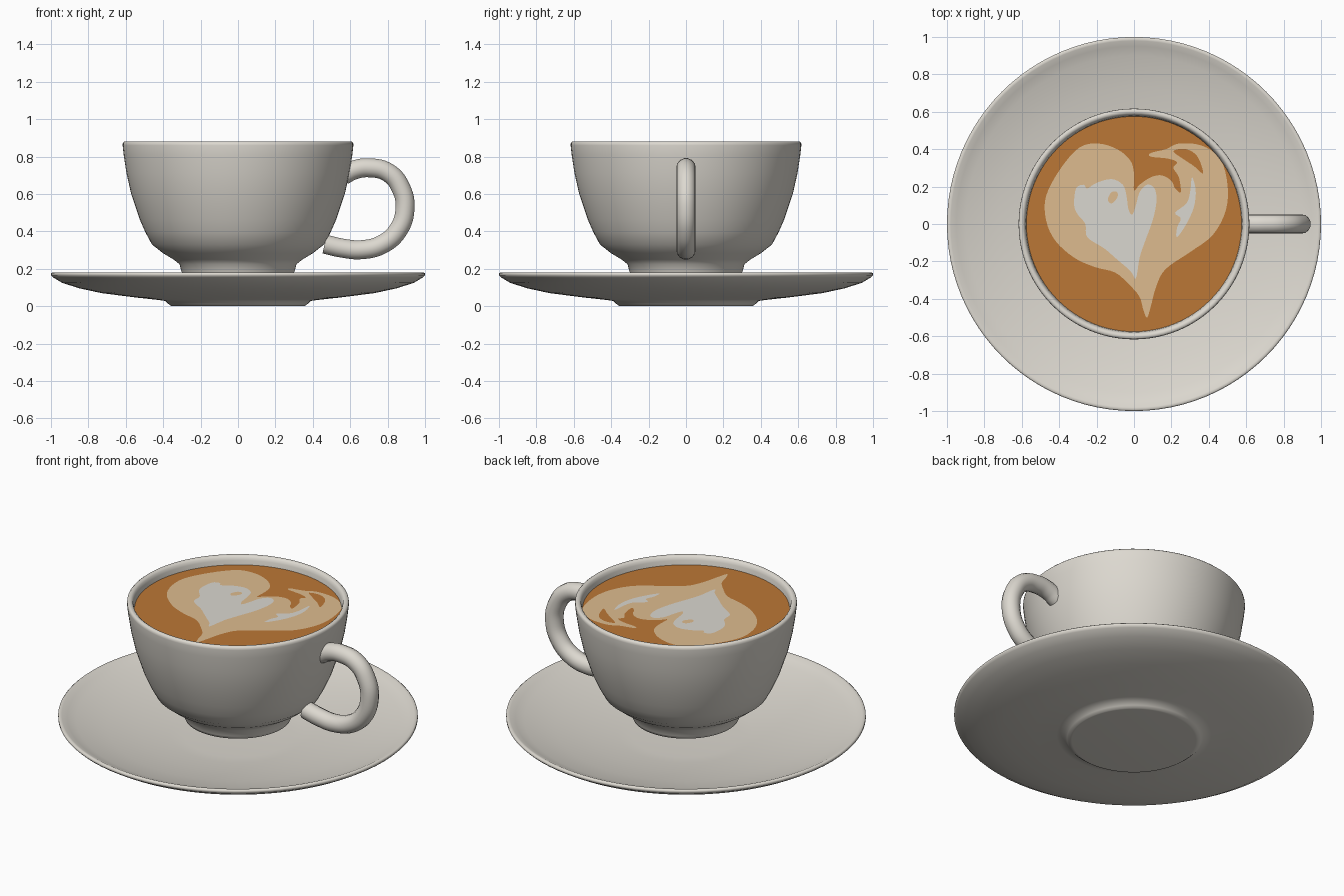
import bpy, bmesh, math
from mathutils import Vector

if "Cube" in bpy.data.objects:
    bpy.data.objects.remove(bpy.data.objects["Cube"])


def material(name, rgb):
    m = bpy.data.materials.new(name)
    m.diffuse_color = (*rgb, 1)
    m.use_nodes = True
    m.node_tree.nodes["Principled BSDF"].inputs["Base Color"].default_value = m.diffuse_color
    return m


CERAMIC = material("ceramic", (0.72, 0.69, 0.63))
COFFEE = material("coffee_brown", (0.50, 0.185, 0.037))
FOAM = material("foam_tan", (0.73, 0.50, 0.275))
MILK = material("milk_white", (0.70, 0.68, 0.63))


def finish(name, bm, mat, angle=None):
    mesh = bpy.data.meshes.new(name)
    bm.to_mesh(mesh)
    bm.free()
    ob = bpy.data.objects.new(name, mesh)
    bpy.context.collection.objects.link(ob)
    mesh.materials.append(mat)
    if angle:
        bpy.ops.object.select_all(action='DESELECT')
        ob.select_set(True)
        bpy.context.view_layer.objects.active = ob
        bpy.ops.object.shade_smooth_by_angle(angle=math.radians(angle))
    return ob


def lathe(name, profile, mat, steps=96, angle=60):
    bm = bmesh.new()
    vs = [bm.verts.new((r, 0, z)) for r, z in profile]
    es = [bm.edges.new(p) for p in zip(vs, vs[1:])]
    bmesh.ops.spin(bm, geom=vs + es, cent=(0, 0, 0), axis=(0, 0, 1),
                   angle=math.tau, steps=steps)
    bmesh.ops.remove_doubles(bm, verts=bm.verts, dist=1e-4)
    bmesh.ops.recalc_face_normals(bm, faces=bm.faces)
    return finish(name, bm, mat, angle)


def smooth_loop(pts, n=4):
    # closed Catmull-Rom through the points
    out, k = [], len(pts)
    for i in range(k):
        a, b, c, d = (Vector(pts[(i + j) % k]) for j in (-1, 0, 1, 2))
        for s in range(n):
            t = s / n
            out.append(0.5 * (2 * b + (c - a) * t + (2 * a - 5 * b + 4 * c - d) * t * t
                              + (3 * b - a - 3 * c + d) * t ** 3))
    return out


def plate(name, pts, z, mat):
    # flat painted shape; points in hundredths of a unit
    bm = bmesh.new()
    f = bm.faces.new([bm.verts.new((p.x / 100, p.y / 100, z)) for p in smooth_loop(pts)])
    f.normal_update()
    if f.normal.z < 0:
        f.normal_flip()
    bmesh.ops.triangulate(bm, faces=[f])
    return finish(name, bm, mat)


# Saucer: flat foot, flaring underside, concave top
lathe("saucer", [(0, 0), (0.345, 0), (0.357, 0.001), (0.372, 0.012), (0.388, 0.028),
                 (0.43, 0.034), (0.55, 0.047), (0.73, 0.07), (0.85, 0.096), (0.94, 0.125),
                 (0.99, 0.155), (1.0, 0.165), (1.0, 0.175), (0.993, 0.181), (0.98, 0.179),
                 (0.95, 0.165), (0.9, 0.148), (0.73, 0.108), (0.55, 0.08), (0.38, 0.06),
                 (0.3, 0.055), (0, 0.055)], CERAMIC)

# Cup: foot, bowl, rounded rim and inner wall
lathe("cup", [(0, 0.165), (0.285, 0.165), (0.295, 0.168), (0.302, 0.185), (0.313, 0.225),
              (0.345, 0.25), (0.40, 0.283), (0.46, 0.33), (0.495, 0.395), (0.526, 0.465),
              (0.572, 0.604), (0.596, 0.71), (0.611, 0.807), (0.617, 0.86), (0.616, 0.873),
              (0.608, 0.88), (0.595, 0.88), (0.585, 0.872), (0.579, 0.855), (0.574, 0.82),
              (0.535, 0.61), (0.43, 0.36), (0.3, 0.28), (0, 0.27)], CERAMIC)

# Handle: round tube along a loop
cu = bpy.data.curves.new("handle", 'CURVE')
cu.dimensions = '3D'
cu.bevel_depth = 0.052
cu.bevel_resolution = 5
cu.use_fill_caps = True
cu.resolution_u = 6
path = [(0.463, 0.332), (0.56, 0.31), (0.66, 0.302), (0.77, 0.33), (0.855, 0.405),
        (0.893, 0.52), (0.872, 0.63), (0.805, 0.713), (0.70, 0.74), (0.62, 0.728),
        (0.565, 0.70)]
sp = cu.splines.new('BEZIER')
sp.bezier_points.add(len(path) - 1)
for bp, (x, z) in zip(sp.bezier_points, path):
    bp.co = (x, 0, z)
    bp.handle_left_type = bp.handle_right_type = 'AUTO'
handle = bpy.data.objects.new("handle", cu)
bpy.context.collection.objects.link(handle)
cu.materials.append(CERAMIC)
bpy.ops.object.select_all(action='DESELECT')
handle.select_set(True)
bpy.context.view_layer.objects.active = handle
bpy.ops.object.convert(target='MESH')
bpy.ops.object.shade_smooth_by_angle(angle=math.radians(40))

# Coffee surface
Z = 0.829
bm = bmesh.new()
bmesh.ops.create_circle(bm, cap_ends=True, radius=0.577, segments=96)
bmesh.ops.translate(bm, verts=bm.verts, vec=(0, 0, Z))
finish("coffee", bm, COFFEE)

# Foam heart with feathered right lobe
plate("foam_heart", [
    (0, 18), (0, 27), (-2, 34), (-9, 40), (-19, 43), (-29, 41), (-39, 30), (-47, 15),
    (-47, 2), (-42, -9), (-32, -18), (-21, -23), (-10, -26), (-2, -33), (3, -39), (5, -46),
    (7, -50), (9, -44), (12, -33), (17, -24), (30, -15), (42, -6), (49, 7), (50, 21),
    (46, 35), (36, 42), (24, 43), (17, 40), (9, 38), (9, 36), (18, 35), (23, 33),
    (21, 30), (24, 25), (25, 17), (22, 19), (20, 23), (15, 26), (9, 25), (3, 21)],
    Z + 0.002, FOAM)

# Coffee streaks between the feathers
plate("coffee_streak_upper", [(21, 39), (28, 40), (34, 36), (37, 27), (32, 31), (26, 35)],
      Z + 0.004, COFFEE)

# White milk heart, its foam drop and the side streak
plate("milk_heart", [
    (-32, 10), (-31, 19), (-27, 21), (-25, 19), (-20, 22), (-12, 24), (-6, 21), (-4, 15),
    (-3, 8), (-1, 5), (1, 10), (3, 17), (7, 21), (11, 19), (12, 12), (10, 2), (6, -9),
    (3, -18), (1, -29), (-2, -25), (-9, -19), (-16, -13), (-25, -7), (-26, 0), (-30, 5)],
    Z + 0.004, MILK)
plate("foam_drop", [(-14, 13), (-12, 17), (-9, 17), (-9, 14), (-12, 11)], Z + 0.006, FOAM)
plate("milk_streak", [(31, 25), (33, 18), (32, 9), (28, 0), (23, -7), (23, -2), (25, 3),
                      (22, 6), (28, 11), (30, 17)], Z + 0.004, MILK)
